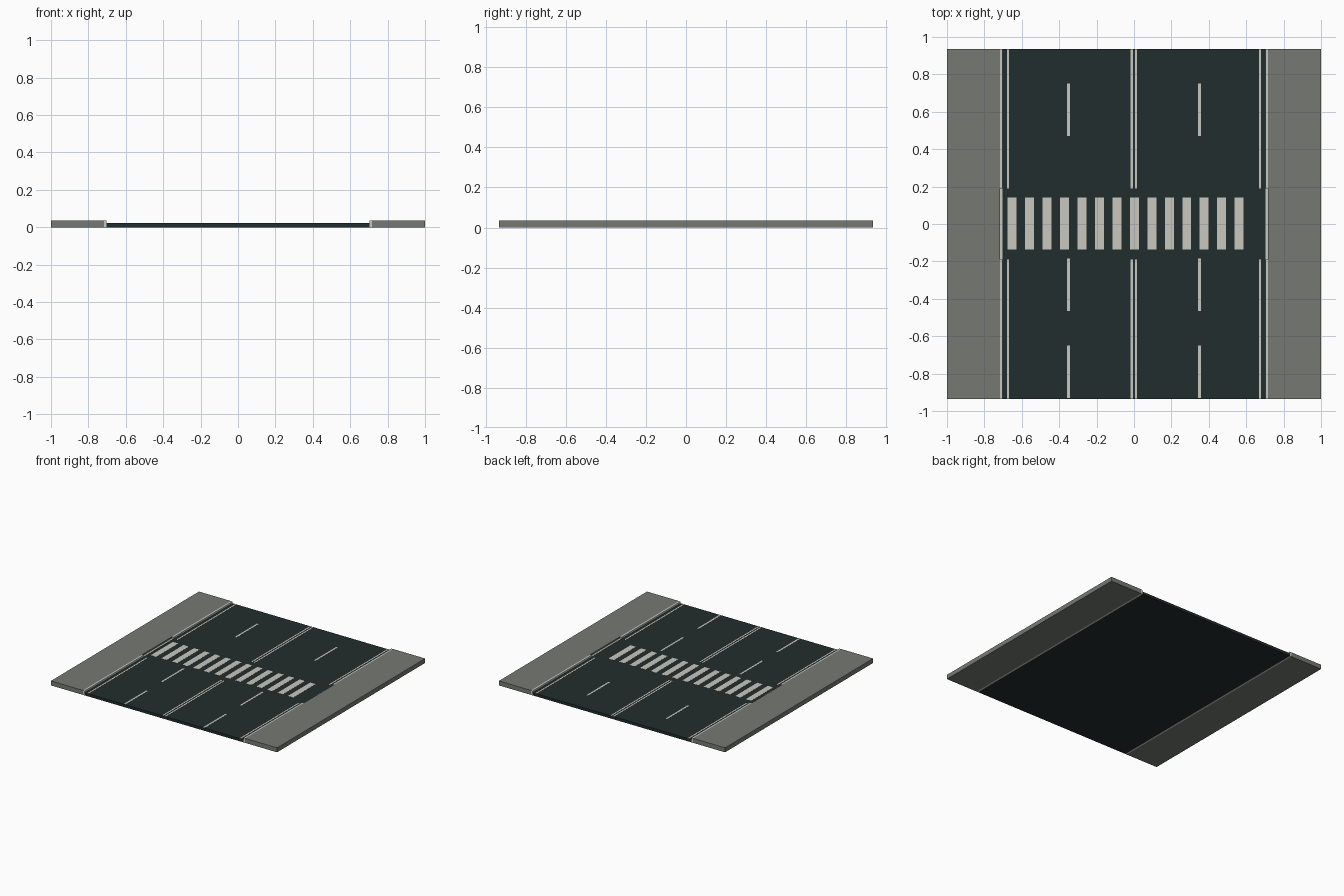
import bpy, bmesh

if "Cube" in bpy.data.objects:
    bpy.data.objects.remove(bpy.data.objects["Cube"])

HALF_Y = 0.935      # half length of the road piece
ROAD_Z = 0.022      # road surface height
WALK_Z = 0.036      # sidewalk height
PAINT = 0.0008      # paint thickness
GAP = 0.19          # half length of the crossing zone


def material(name, rgb):
    m = bpy.data.materials.new(name)
    m.diffuse_color = (*rgb, 1)
    m.use_nodes = True
    m.node_tree.nodes["Principled BSDF"].inputs["Base Color"].default_value = m.diffuse_color
    return m


asphalt = material("dark asphalt", (0.016, 0.026, 0.026))
concrete = material("grey concrete", (0.18, 0.195, 0.17))
paint = material("off white", (0.58, 0.58, 0.53))


def boxes(name, mat, items):
    """One object made of boxes given as (x0, x1, y0, y1, z0, z1)."""
    bm = bmesh.new()
    for x0, x1, y0, y1, z0, z1 in items:
        vs = bmesh.ops.create_cube(bm, size=1)["verts"]
        for v in vs:
            v.co = (x1 if v.co.x > 0 else x0,
                    y1 if v.co.y > 0 else y0,
                    z1 if v.co.z > 0 else z0)
    me = bpy.data.meshes.new(name)
    bm.to_mesh(me)
    bm.free()
    me.materials.append(mat)
    ob = bpy.data.objects.new(name, me)
    bpy.context.collection.objects.link(ob)
    return ob


def stripe(x, w, y0, y1):
    return (x - w / 2, x + w / 2, y0, y1, ROAD_Z, ROAD_Z + PAINT)


# Road slab
boxes("road", asphalt, [(-0.702, 0.702, -HALF_Y, HALF_Y, 0, ROAD_Z)])

# Sidewalks and curbs, with the curb lowered at the crossing
for side, s in (("left", -1), ("right", 1)):
    def span(a, b):
        return tuple(sorted((s * a, s * b)))
    boxes(side + "_sidewalk", concrete,
          [(*span(0.717, 1.0), -HALF_Y, HALF_Y, 0, WALK_Z)])
    boxes(side + "_curb", paint, [
        (*span(0.702, 0.717), -HALF_Y, -GAP, 0, WALK_Z),
        (*span(0.702, 0.717), -GAP, GAP, 0, ROAD_Z + 0.002),
        (*span(0.702, 0.717), GAP, HALF_Y, 0, WALK_Z)])

# Solid edge lines and double centre line, broken at the crossing
solid = []
for x in (-0.673, -0.012, 0.010, 0.673):
    solid += [stripe(x, 0.011, -HALF_Y, -GAP), stripe(x, 0.011, GAP, HALF_Y)]
boxes("solid_lines", paint, solid)

# Dashed lane dividers
boxes("lane_dashes", paint,
      [stripe(x, 0.015, y, y + 0.28)
       for x in (-0.35, 0.35) for y in (-0.93, -0.465, 0.47)])

# Crosswalk bars
boxes("crosswalk", paint,
      [stripe(-0.652 + 0.0934 * i, 0.048, -0.137, 0.143) for i in range(14)])
